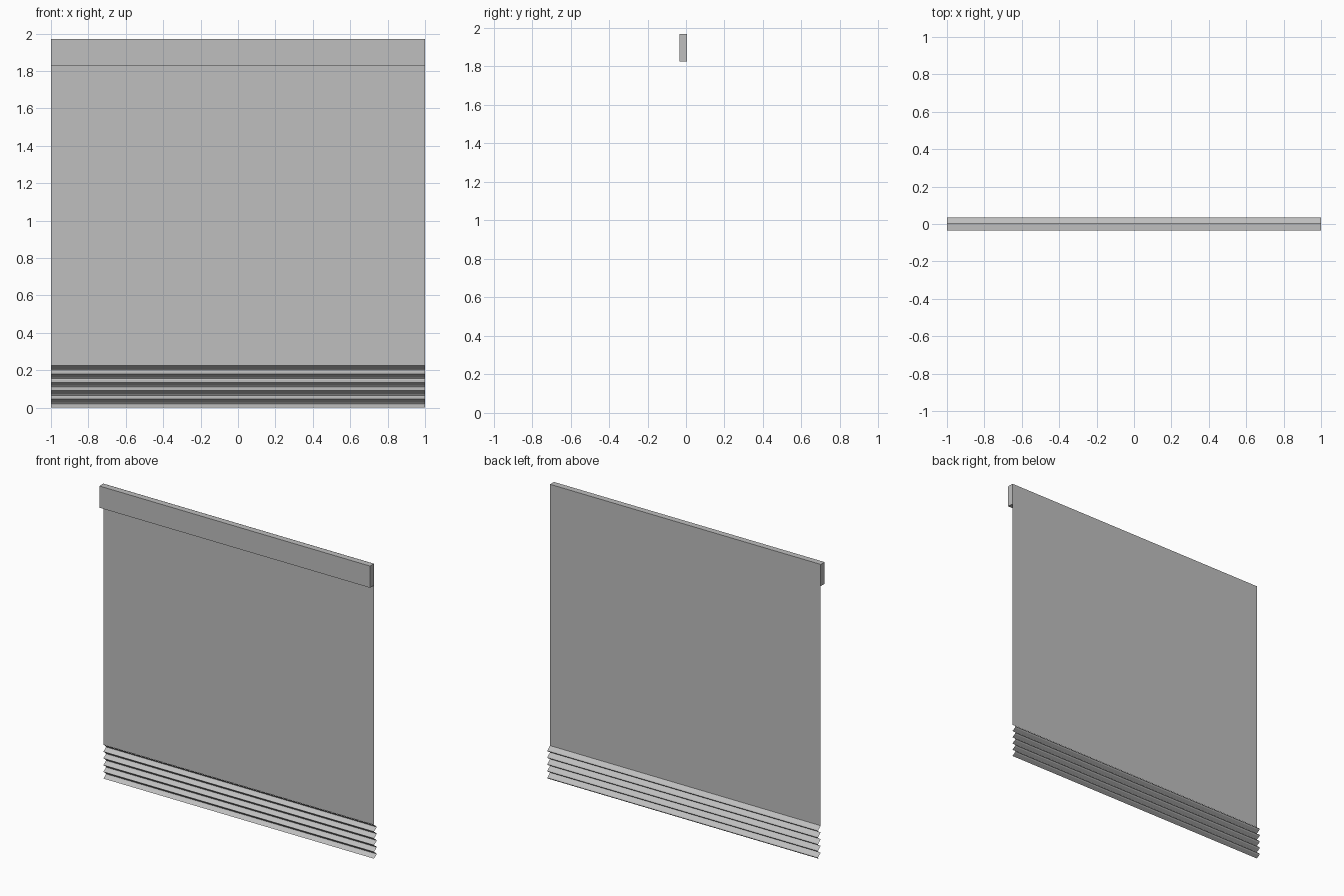
import bpy

cube = bpy.data.objects.get("Cube")
if cube:
    bpy.data.objects.remove(cube, do_unlink=True)

WIDTH = 2.0
TOP, RAIL_BOTTOM, FOLD_TOP = 1.97, 1.825, 0.225
FRONT, SHEET_Y, BACK = -0.035, 0.006, 0.035
FOLDS = 5

grey = bpy.data.materials.new("fabric_grey")
grey.use_nodes = True
colour = (0.52, 0.52, 0.52, 1)
grey.diffuse_color = colour
grey.node_tree.nodes["Principled BSDF"].inputs["Base Color"].default_value = colour


def extrude_profile(name, points, closed=False):
    """Sweep a (y, z) profile across the full width."""
    n = len(points)
    verts = [(x, y, z) for x in (-WIDTH / 2, WIDTH / 2) for y, z in points]
    faces = [(i, (i + 1) % n, (i + 1) % n + n, i + n)
             for i in range(n if closed else n - 1)]
    if closed:
        faces += [tuple(reversed(range(n))), tuple(range(n, 2 * n))]
    mesh = bpy.data.meshes.new(name)
    mesh.from_pydata(verts, [], faces)
    mesh.materials.append(grey)
    obj = bpy.data.objects.new(name, mesh)
    bpy.context.collection.objects.link(obj)
    return obj


# Head rail
extrude_profile("head_rail", [(FRONT, RAIL_BOTTOM), (SHEET_Y, RAIL_BOTTOM),
                              (SHEET_Y, TOP), (FRONT, TOP)], closed=True)

# Flat hanging sheet, running up behind the rail
extrude_profile("blind_sheet", [(SHEET_Y + 0.001, TOP), (SHEET_Y + 0.001, FOLD_TOP)])

# Gathered folds at the hem, each with a blunt rear crest
pitch = FOLD_TOP / FOLDS
profile = [(SHEET_Y, FOLD_TOP)]
for i in range(FOLDS):
    z = FOLD_TOP - i * pitch
    profile += [(BACK - 0.005, z - 0.4 * pitch), (BACK, z - 0.55 * pitch),
                (BACK - 0.006, z - 0.7 * pitch), (SHEET_Y, z - pitch)]
extrude_profile("hem_folds", profile)
